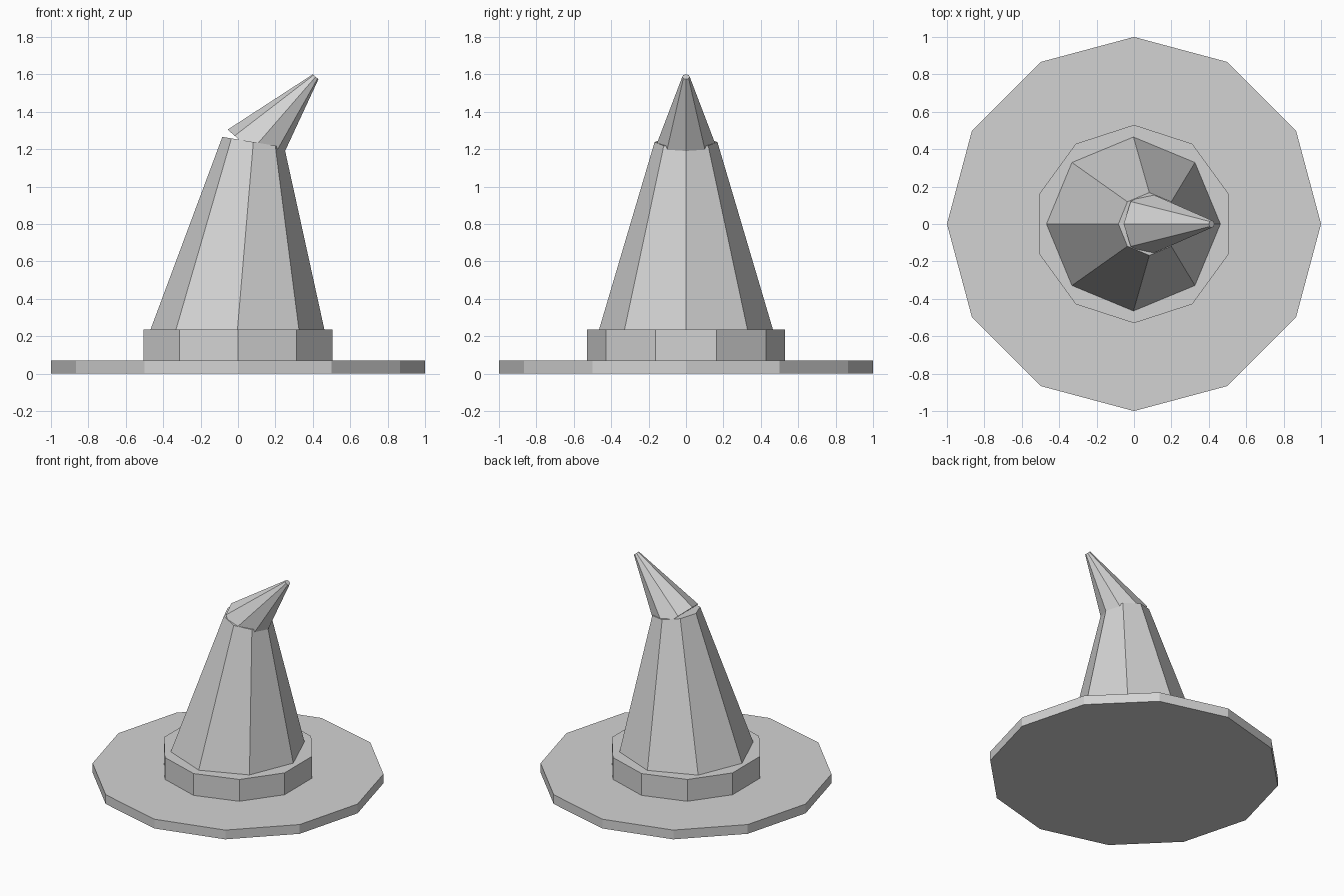
import bpy
import bmesh
from math import radians, sin, cos, tau
from mathutils import Vector

cube = bpy.data.objects.get("Cube")
if cube:
    bpy.data.objects.remove(cube, do_unlink=True)

GREY = (0.65, 0.65, 0.65, 1.0)
felt = bpy.data.materials.new("light grey felt")
felt.use_nodes = True
felt.diffuse_color = GREY
felt.node_tree.nodes["Principled BSDF"].inputs["Base Color"].default_value = GREY


def ring(bm, sides, radius, centre, tilt=0, turn=0):
    """Polygon of vertices, leaning towards +x by tilt degrees."""
    t, c = radians(tilt), Vector(centre)
    verts = []
    for i in range(sides):
        a = tau * i / sides + radians(turn)
        u, v = radius * cos(a), radius * sin(a)
        verts.append(bm.verts.new(c + Vector((u * cos(t), v, -u * sin(t)))))
    return verts


def frustum(name, sides, bottom, top, turn=0):
    """Closed tapering prism; each end is (radius, centre, tilt)."""
    bm = bmesh.new()
    low = ring(bm, sides, *bottom, turn)
    high = ring(bm, sides, *top, turn)
    bm.faces.new(low[::-1])
    bm.faces.new(high)
    for i in range(sides):
        j = (i + 1) % sides
        bm.faces.new((low[i], low[j], high[j], high[i]))
    bmesh.ops.recalc_face_normals(bm, faces=bm.faces)
    mesh = bpy.data.meshes.new(name)
    bm.to_mesh(mesh)
    bm.free()
    mesh.materials.append(felt)
    obj = bpy.data.objects.new(name, mesh)
    bpy.context.collection.objects.link(obj)
    return obj


# Wide flat brim
frustum("brim", 12, (1.0, (0, 0, 0), 0), (1.0, (0, 0, 0.07), 0))

# Band around the foot of the crown
frustum("hat_band", 10, (0.53, (0, 0, 0.07), 0), (0.53, (0, 0, 0.235), 0), turn=90)

# Leaning crown with a slightly tilted top
frustum("crown", 8, (0.465, (-0.003, 0, 0.235), 0), (0.168, (0.082, 0, 1.238), 9.5))

# Bent tip, its base sunk into the crown
frustum("bent_tip", 8, (0.17, (0.073, 0, 1.193), 41), (0.02, (0.415, 0, 1.587), 41))
